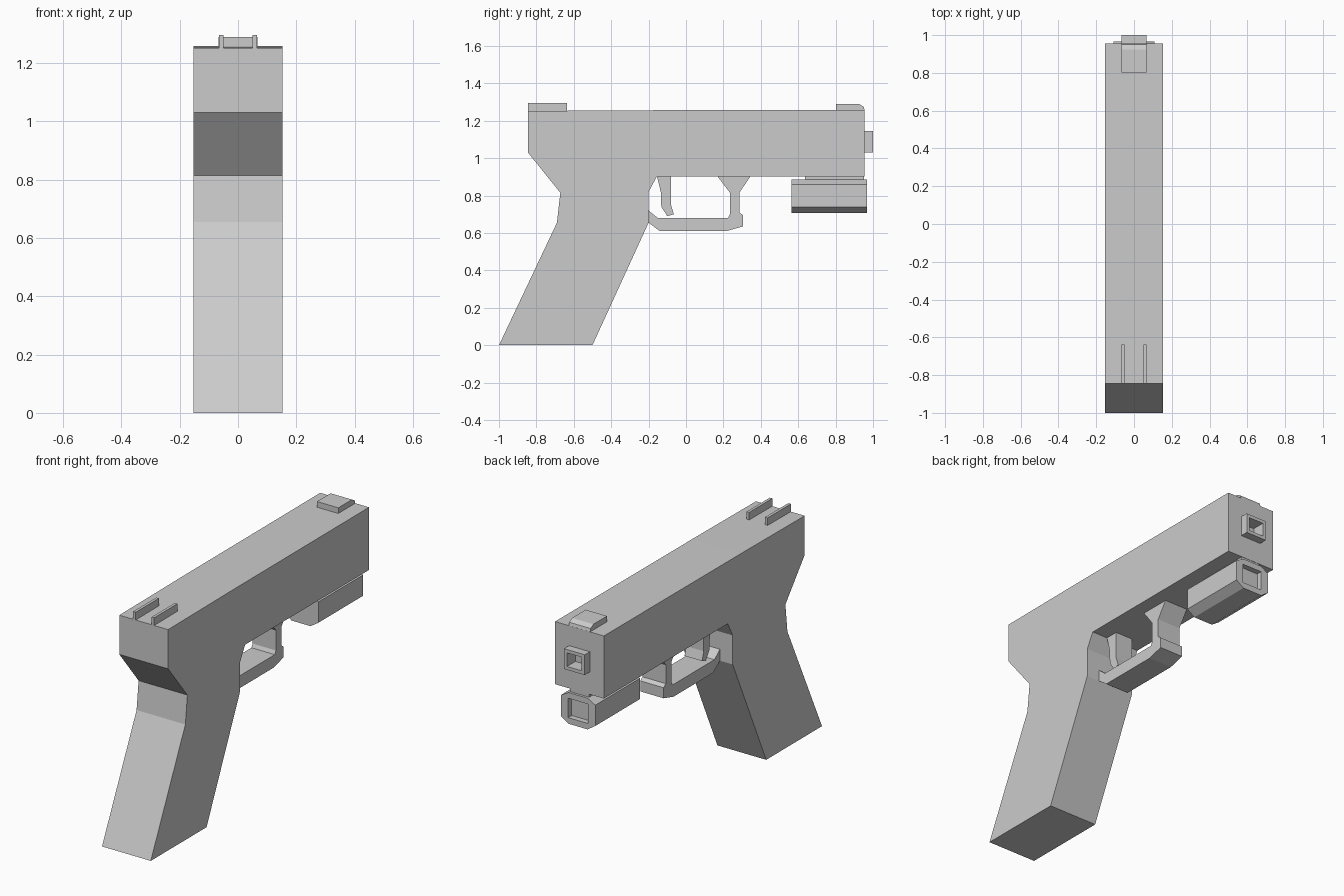
import bpy, bmesh

if "Cube" in bpy.data.objects:
    bpy.data.objects.remove(bpy.data.objects["Cube"])


def prism(name, pts, axis, lo, hi):
    """Extrude a 2D outline: axis 'x' takes (y, z) points, axis 'y' takes (x, z)."""
    bm = bmesh.new()

    def place(p, d):
        return (d, p[0], p[1]) if axis == 'x' else (p[0], d, p[1])

    face = bm.faces.new([bm.verts.new(place(p, lo)) for p in pts])
    ext = bmesh.ops.extrude_face_region(bm, geom=[face])
    moved = [v for v in ext['geom'] if isinstance(v, bmesh.types.BMVert)]
    bmesh.ops.translate(bm, verts=moved, vec=place((0, 0), hi - lo))
    bmesh.ops.recalc_face_normals(bm, faces=bm.faces)
    me = bpy.data.meshes.new(name)
    bm.to_mesh(me)
    bm.free()
    ob = bpy.data.objects.new(name, me)
    bpy.context.collection.objects.link(ob)
    return ob


def rect(a, b, c, d):
    return [(a, c), (b, c), (b, d), (a, d)]


def cut(ob, cutter):
    cutter.hide_render = True
    cutter.hide_viewport = False
    mod = ob.modifiers.new("recess", 'BOOLEAN')
    mod.operation = 'DIFFERENCE'
    mod.solver = 'EXACT'
    mod.object = cutter
    bpy.context.view_layer.objects.active = ob
    bpy.ops.object.modifier_apply(modifier=mod.name)


# Slide and grip in one silhouette
body = prism("body", [(-1, 0), (-0.5, 0), (-0.2, 0.655), (-0.2, 0.82), (-0.155, 0.903),
                      (0.955, 0.903), (0.955, 1.258), (-0.28, 1.256), (-0.845, 1.252),
                      (-0.845, 1.03), (-0.672, 0.815), (-0.69, 0.655)], 'x', -0.153, 0.153)

# Trigger guard loop, open at the top
prism("trigger_guard", [(-0.2, 0.655), (-0.14, 0.61), (0.215, 0.61), (0.305, 0.635),
                        (0.305, 0.695), (0.285, 0.71), (0.285, 0.815), (0.345, 0.903),
                        (0.168, 0.903), (0.235, 0.815), (0.235, 0.7), (0.225, 0.68),
                        (-0.15, 0.68), (-0.2, 0.72)], 'x', -0.073, 0.073)

# Trigger
prism("trigger", [(-0.155, 0.903), (-0.135, 0.82), (-0.132, 0.74), (-0.1, 0.69),
                  (-0.065, 0.7), (-0.08, 0.75), (-0.08, 0.903)], 'x', -0.055, 0.055)

# Front sight with sloped nose, and two rear sight posts
prism("front_sight", [(0.803, 1.255), (0.955, 1.255), (0.95, 1.275), (0.925, 1.29),
                      (0.803, 1.29)], 'x', -0.067, 0.067)
for side, s in (("left", -1), ("right", 1)):
    lo, hi = sorted((s * 0.05, s * 0.066))
    prism("rear_sight_" + side, rect(-0.845, -0.637, 1.25, 1.296), 'x', lo, hi)

# Square muzzle, bored back into the slide
muzzle = prism("muzzle", rect(-0.065, 0.065, 1.03, 1.145), 'y', 0.955, 1.0)
bore = prism("bore_cutter", rect(-0.046, 0.046, 1.049, 1.126), 'y', 0.925, 1.02)
cut(muzzle, bore)
cut(body, bore)

# Under-barrel lamp: mount rail, eight-sided housing, recessed lens
prism("lamp_mount", rect(0.637, 0.953, 0.88, 0.905), 'x', -0.06, 0.06)
lamp = prism("lamp_housing", [(-0.06, 0.708), (0.06, 0.708), (0.108, 0.74), (0.108, 0.858),
                              (0.06, 0.885), (-0.06, 0.885), (-0.108, 0.858),
                              (-0.108, 0.74)], 'y', 0.565, 0.967)
lens = prism("lens_cutter", rect(-0.062, 0.062, 0.742, 0.852), 'y', 0.935, 0.99)
cut(lamp, lens)

for cutter in (bore, lens):
    bpy.data.objects.remove(cutter, do_unlink=True)
